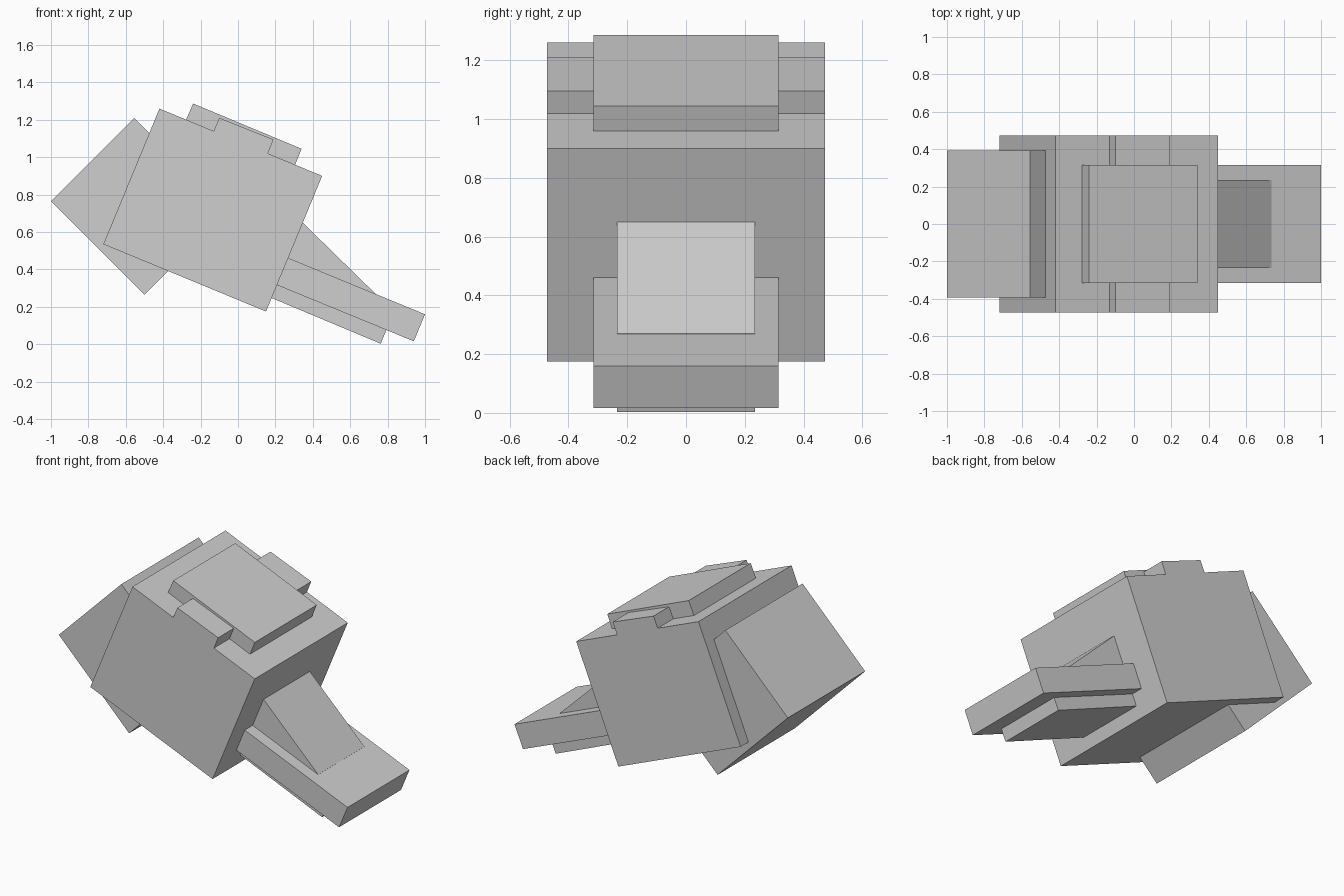
import bpy
import bmesh

cube = bpy.data.objects.get("Cube")
if cube:
    bpy.data.objects.remove(cube, do_unlink=True)

# Single plain grey for every part
grey = bpy.data.materials.new("light_grey")
grey.use_nodes = True
colour = (0.62, 0.62, 0.62, 1)
grey.diffuse_color = colour
grey.node_tree.nodes["Principled BSDF"].inputs["Base Color"].default_value = colour


def slab(name, profile, half_width):
    """Extrude a side profile (x, z) symmetrically across y."""
    bm = bmesh.new()
    face = bm.faces.new([bm.verts.new((x, -half_width, z)) for x, z in profile])
    moved = bmesh.ops.extrude_face_region(bm, geom=[face])["geom"]
    verts = [v for v in moved if isinstance(v, bmesh.types.BMVert)]
    bmesh.ops.translate(bm, verts=verts, vec=(0, 2 * half_width, 0))
    bmesh.ops.recalc_face_normals(bm, faces=bm.faces)
    mesh = bpy.data.meshes.new(name)
    bm.to_mesh(mesh)
    bm.free()
    mesh.materials.append(grey)
    obj = bpy.data.objects.new(name, mesh)
    bpy.context.collection.objects.link(obj)
    return obj


# Tilted head block with the raised ear ridge flush with its sides
slab("head", [(-0.72, 0.535), (0.15, 0.175), (0.45, 0.90), (0.16, 1.02),
              (0.19, 1.095), (-0.10, 1.21), (-0.13, 1.14), (-0.42, 1.26)], 0.473)

# Plate on top of the head
slab("crown_plate", [(-0.28, 1.195), (0.304, 0.955), (0.34, 1.045), (-0.24, 1.287)], 0.315)

# Neck block behind the head
slab("neck", [(-1.0, 0.765), (-0.50, 0.265), (-0.055, 0.71), (-0.555, 1.21)], 0.393)

# Snout, sunk slightly into the head
slab("upper_snout", [(0.115, 0.355), (0.94, 0.016), (1.0, 0.16), (0.175, 0.50)], 0.315)
slab("lower_jaw", [(0.09, 0.285), (0.763, 0.003), (0.795, 0.08), (0.12, 0.36)], 0.235)

# Sloping nose bridge between head and snout
slab("nose_bridge", [(0.20, 0.43), (0.72, 0.22), (0.735, 0.27), (0.30, 0.695)], 0.235)
